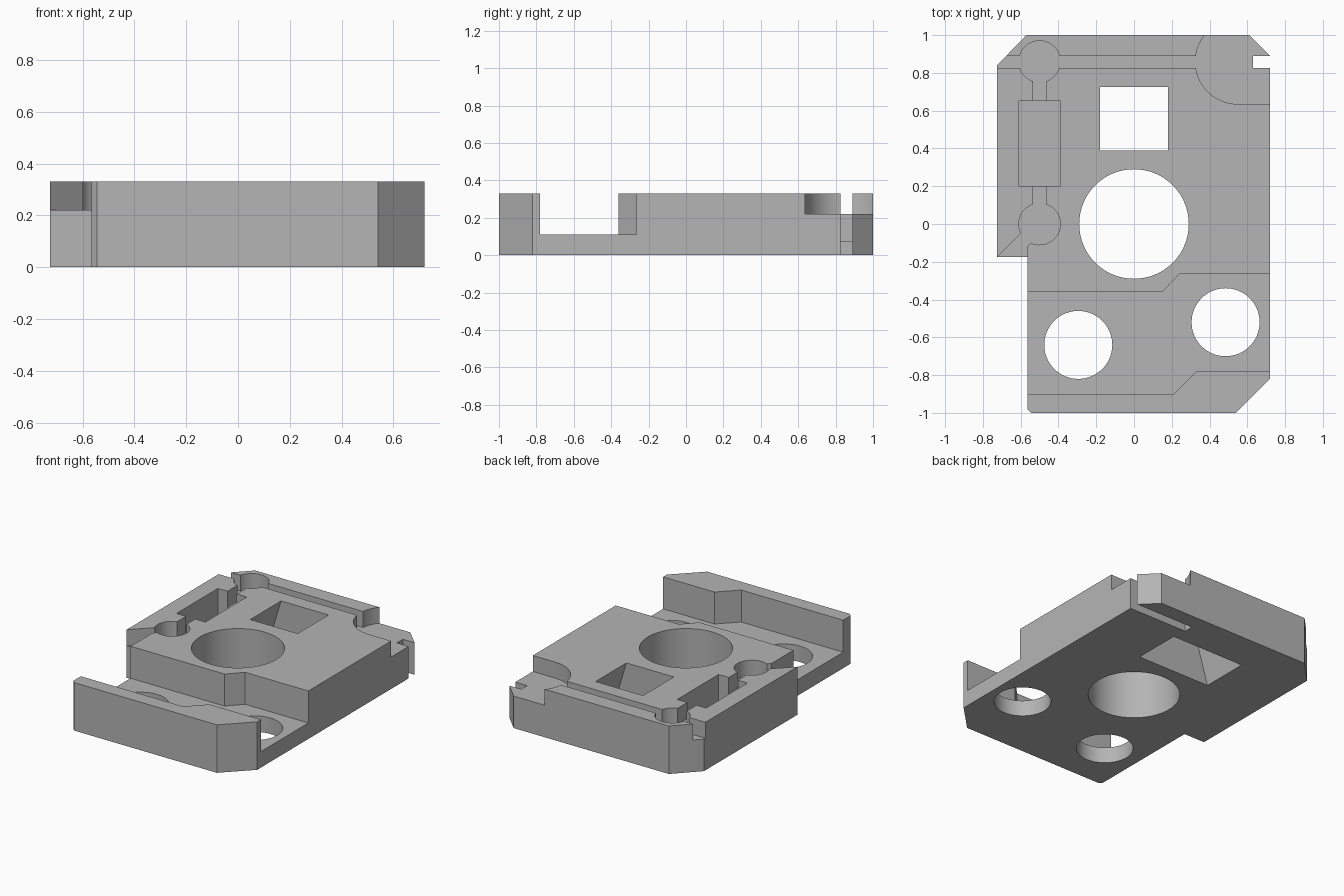
import bpy
import math

if "Cube" in bpy.data.objects:
    bpy.data.objects.remove(bpy.data.objects["Cube"])

TOP, SHELF, DECK = 0.33, 0.22, 0.11
OVER, UNDER = 0.5, -0.1

grey = bpy.data.materials.new("light_grey")
grey.use_nodes = True
grey.diffuse_color = (0.46, 0.46, 0.46, 1)
grey.node_tree.nodes["Principled BSDF"].inputs["Base Color"].default_value = (0.46, 0.46, 0.46, 1)


def prism(name, outline, low, high, axis="z"):
    """Extrude a counter-clockwise outline along z, or an xz outline along y."""
    n = len(outline)
    if axis == "z":
        verts = [(a, b, h) for h in (low, high) for a, b in outline]
    else:
        verts = [(a, h, b) for h in (high, low) for a, b in outline]
    faces = [list(reversed(range(n))), list(range(n, 2 * n))]
    faces += [[i, (i + 1) % n, n + (i + 1) % n, n + i] for i in range(n)]
    mesh = bpy.data.meshes.new(name)
    mesh.from_pydata(verts, [], faces)
    obj = bpy.data.objects.new(name, mesh)
    bpy.context.collection.objects.link(obj)
    return obj


def box(x0, x1, y0, y1):
    return [(x0, y0), (x1, y0), (x1, y1), (x0, y1)]


def circle(x, y, r, n=64):
    return [(x + r * math.cos(math.tau * i / n), y + r * math.sin(math.tau * i / n))
            for i in range(n)]


# Base plate with clipped corners and a stepped side
plate = prism("base_plate", [
    (-0.545, -1), (0.54, -1), (0.72, -0.82), (0.72, 0.89), (0.61, 1), (-0.57, 1),
    (-0.725, 0.84), (-0.725, -0.175), (-0.565, -0.175), (-0.565, -0.98)], 0, TOP)
plate.data.materials.append(grey)


def cut(outline, low, high=OVER, axis="z"):
    cutter = prism("cutter", outline, low, high, axis)
    cutter.data.materials.append(grey)
    cutter.hide_render = True
    mod = plate.modifiers.new("cut", "BOOLEAN")
    mod.operation = "DIFFERENCE"
    mod.solver = "EXACT"
    mod.object = cutter
    bpy.ops.object.select_all(action="DESELECT")
    bpy.context.view_layer.objects.active = plate
    plate.select_set(True)
    bpy.ops.object.modifier_apply(modifier=mod.name)
    bpy.data.objects.remove(cutter)


# Wide front channel with a kinked wall on each side
cut([(-0.9, -0.9), (0.21, -0.9), (0.33, -0.78), (0.9, -0.78), (0.9, -0.265),
     (0.24, -0.265), (0.15, -0.36), (-0.9, -0.36)], DECK)

# Round through holes
for x, y, r in [(0, 0, 0.29), (-0.295, -0.64, 0.18), (0.485, -0.52, 0.18)]:
    cut(circle(x, y, r), UNDER)

# Window flaring toward the underside
cut([(-0.31, UNDER), (0.31, UNDER), (0.15, 0.43), (-0.15, 0.43)], 0.39, 0.725, "y")

# Rear groove and corner pocket
cut(box(-0.9, 0.5, 0.825, 0.89), SHELF)
cut(circle(0.55, 0.86, 0.225), SHELF)
cut(box(0.55, 0.9, 0.635, 1.1), SHELF)

# Side pockets joined by a narrow channel
for y in (0, 0.86):
    cut(circle(-0.5, y, 0.11, 48), SHELF)
cut(box(-0.535, -0.465, 0, 0.86), SHELF)
cut(box(-0.608, -0.388, 0.2, 0.65), DECK)

# Flared outlet of the side pocket
cut([(-0.745, -0.195), (-0.565, -0.195), (-0.565, -0.12), (-0.545, -0.1),
     (-0.5, 0), (-0.59, -0.04)], SHELF)

# Edge notch and the groove beneath it
cut(box(0.63, 0.9, 0.825, 0.89), UNDER)
cut(box(0.27, 0.9, 0.825, 0.89), UNDER, 0.07)

# Smooth bores, crisp edges
bpy.ops.object.shade_smooth_by_angle(angle=math.radians(30))
